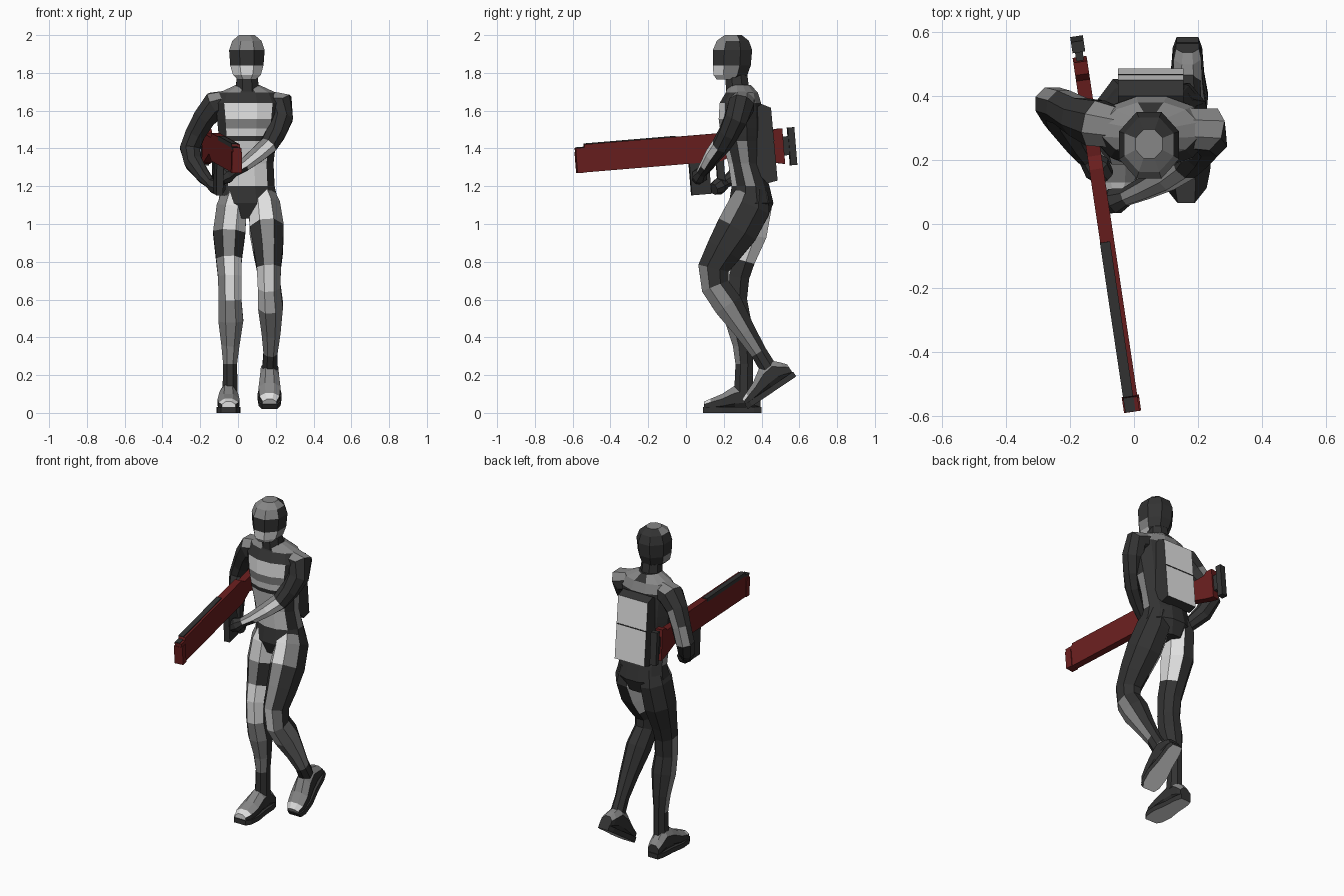
import bpy, bmesh, math
from mathutils import Vector, Matrix

X, Y, Z = Vector((1, 0, 0)), Vector((0, 1, 0)), Vector((0, 0, 1))
DARK, MID, LIGHT, RED = range(4)
PALETTE = [("dark_armour", 0.033, 0.033, 0.033), ("mid_grey", 0.24, 0.24, 0.24),
           ("light_grey", 0.75, 0.75, 0.75), ("dark_red", 0.14, 0.013, 0.013)]
MATS = []
for name, r, g, b in PALETTE:
    m = bpy.data.materials.new(name)
    m.diffuse_color = (r, g, b, 1)
    MATS.append(m)


def finish(name, bm, rule, matrix=None):
    """Turn a bmesh into an object; rule(segment, normal, centre) picks the colour."""
    seg = bm.faces.layers.int.get("seg")
    bmesh.ops.recalc_face_normals(bm, faces=bm.faces[:])
    for f in bm.faces:
        f.normal_update()
        f.material_index = rule(f[seg] if seg else 0, f.normal, f.calc_center_median())
    me = bpy.data.meshes.new(name)
    bm.to_mesh(me)
    bm.free()
    for m in MATS:
        me.materials.append(m)
    ob = bpy.data.objects.new(name, me)
    bpy.context.collection.objects.link(ob)
    if matrix:
        ob.matrix_world = matrix
    return ob


def loft(name, rings, rule, n=8, ref=X, axis=None, matrix=None):
    """Skin through rings (x, y, z, half width, half depth)."""
    bm = bmesh.new()
    seg = bm.faces.layers.int.new("seg")
    pts = [Vector(r[:3]) for r in rings]
    k = 1 / math.cos(math.pi / n)
    loops = []
    for i, r in enumerate(rings):
        t = axis or (pts[min(i + 1, len(pts) - 1)] - pts[max(i - 1, 0)]).normalized()
        u = (ref - t * ref.dot(t)).normalized()
        v = t.cross(u)
        loop = []
        for j in range(n):
            a = (j + 0.5) * 2 * math.pi / n
            loop.append(bm.verts.new(pts[i] + u * math.cos(a) * r[3] * k + v * math.sin(a) * r[-1] * k))
        loops.append(loop)
    for i in range(len(loops) - 1):
        for j in range(n):
            q = (j + 1) % n
            f = bm.faces.new((loops[i][j], loops[i][q], loops[i + 1][q], loops[i + 1][j]))
            f[seg] = i
    bm.faces.new(loops[0])
    bm.faces.new(loops[-1])[seg] = len(loops) - 2
    return finish(name, bm, rule, matrix)


def extrude(name, profile, x0, x1, rule, matrix=None):
    """Push a (y, z) profile from x0 to x1."""
    bm = bmesh.new()
    f = bm.faces.new([bm.verts.new((x0, y, z)) for y, z in profile])
    new = bmesh.ops.extrude_face_region(bm, geom=[f])["geom"]
    bmesh.ops.translate(bm, vec=(x1 - x0, 0, 0), verts=[v for v in new if isinstance(v, bmesh.types.BMVert)])
    return finish(name, bm, rule, matrix)


def box(name, x, y, z, colour, matrix=None):
    return extrude(name, [(y[0], z[0]), (y[1], z[0]), (y[1], z[1]), (y[0], z[1])],
                   x[0], x[1], lambda *a: colour, matrix)


# Torso with chest plate, belly plate and shoulder patches
def torso_rule(i, n, c):
    front = n.y < -0.6 and abs(c.x - 0.05) < 0.12
    if front and i in (2, 3, 5, 7):
        return LIGHT
    if front and i == 6 or i in (2, 3) and abs(n.x) > 0.93:
        return MID
    if i == 9 and abs(c.x - 0.05) > 0.03 or i == 8 and n.y > 0.3:
        return MID
    return DARK


loft("torso", [(0.05, 0.345, 1.03, 0.10, 0.085), (0.055, 0.345, 1.11, 0.16, 0.118),
               (0.052, 0.342, 1.20, 0.142, 0.1), (0.05, 0.312, 1.32, 0.138, 0.088),
               (0.052, 0.296, 1.44, 0.15, 0.105), (0.053, 0.295, 1.465, 0.154, 0.108),
               (0.054, 0.292, 1.505, 0.16, 0.112), (0.055, 0.288, 1.555, 0.165, 0.115),
               (0.055, 0.288, 1.64, 0.175, 0.11), (0.052, 0.295, 1.695, 0.15, 0.085),
               (0.05, 0.285, 1.735, 0.065, 0.06)], torso_rule, n=12, axis=Z)
loft("neck", [(0.05, 0.275, 1.69, 0.062, 0.062), (0.048, 0.265, 1.8, 0.055, 0.058)], lambda *a: DARK)


# Helmet with dark visor band
def head_rule(i, n, c):
    if n.z > 0.9:
        return MID
    if i == 2 or n.y > 0.4 or (i < 2 and n.y > 0.2) or (i > 2 and abs(n.x) > 0.7):
        return DARK
    return MID if i > 2 or abs(n.x) > 0.8 else LIGHT


loft("helmet", [(0.047, 0.225, 1.765, 0.048, 0.062), (0.047, 0.235, 1.79, 0.074, 0.09),
                (0.047, 0.243, 1.84, 0.088, 0.1), (0.047, 0.246, 1.92, 0.094, 0.104),
                (0.047, 0.248, 1.97, 0.077, 0.085), (0.047, 0.25, 2.0, 0.042, 0.045)],
     head_rule, axis=Z)


# Legs: light inner thigh and knee pad, grey shin, dark back
def leg_rule(inner, knee):
    def rule(i, n, c):
        side = n.x * inner
        if i < 2:
            return LIGHT if side > 0.4 or n.y < -0.75 else MID if n.y < -0.3 else DARK
        if i < knee:
            if side > 0.4 and n.y > -0.4:
                return LIGHT if i == 2 else DARK
            return MID if n.y < -0.6 and abs(side) < 0.4 else DARK
        if i < knee + 2:
            if n.y < -0.25 and abs(side) < 0.8:
                return LIGHT if side > -0.4 else MID
            return MID if side < -0.8 and i == knee + 1 else DARK
        if i < 8:
            return MID if n.y < -0.3 or side < -0.85 else DARK
        return DARK
    return rule


loft("right_leg", [(-0.015, 0.345, 1.18, 0.06, 0.08),
                   (-0.033, 0.345, 1.09, 0.08, 0.108), (-0.047, 0.325, 0.95, 0.085, 0.103),
                   (-0.048, 0.285, 0.81, 0.068, 0.08), (-0.044, 0.26, 0.72, 0.062, 0.075),
                   (-0.042, 0.255, 0.60, 0.06, 0.068), (-0.038, 0.275, 0.49, 0.066, 0.068),
                   (-0.04, 0.3, 0.36, 0.048, 0.052), (-0.042, 0.308, 0.26, 0.037, 0.046),
                   (-0.042, 0.305, 0.10, 0.04, 0.05)], leg_rule(1, 3))
loft("left_leg", [(0.12, 0.355, 1.18, 0.065, 0.08),
                  (0.14, 0.335, 1.09, 0.083, 0.112), (0.152, 0.27, 0.97, 0.09, 0.112),
                  (0.16, 0.2, 0.86, 0.078, 0.095), (0.163, 0.145, 0.765, 0.064, 0.082),
                  (0.165, 0.155, 0.67, 0.06, 0.075), (0.172, 0.225, 0.57, 0.066, 0.077),
                  (0.175, 0.315, 0.43, 0.05, 0.055), (0.172, 0.385, 0.32, 0.037, 0.043),
                  (0.168, 0.44, 0.23, 0.04, 0.045)], leg_rule(-1, 4))


# Boots: toe at local y = 0, heel at y = 0.31, with a flat sole plate
def boot_rule(i, n, c):
    if n.z > 0.3 or n.y < -0.7:
        return LIGHT if i == 0 else MID
    return DARK


BOOT = [(0.005, 0.036, 0.06), (0.04, 0.053, 0.075), (0.1, 0.058, 0.1), (0.17, 0.05, 0.145),
        (0.23, 0.046, 0.16), (0.28, 0.043, 0.11), (0.305, 0.036, 0.08)]
SOLE = [(0.0, 0.04), (0.03, 0.058), (0.1, 0.064), (0.18, 0.052), (0.27, 0.046), (0.31, 0.034)]
for name, place in (("right", Matrix.Translation((-0.05, 0.09, 0))),
                    ("left", Matrix.Translation((0.167, 0.327, 0.02)) @ Matrix.Rotation(math.radians(34), 4, "X"))):
    loft(name + "_boot", [(0, y, h / 2 + 0.005, w, h / 2 - 0.005) for y, w, h in BOOT], boot_rule,
         axis=Y, matrix=place)
    loft(name + "_sole", [(0, y, 0.015, w, 0.015) for y, w in SOLE],
         lambda i, n, c: LIGHT if n.z < -0.7 else DARK, n=4, axis=Y, matrix=place)


# Arms, ending in closed hands
def right_arm_rule(i, n, c):
    return MID if i == 0 and n.z > 0.5 or i in (2, 3) and n.y > 0.7 else DARK


def left_arm_rule(i, n, c):
    if i == 0 and n.z > 0.5:
        return MID
    if 4 <= i <= 6 and n.y < 0.3 and n.z > -0.5:
        return LIGHT if n.z < 0.4 else MID
    return DARK


RIGHT_ARM = [(-0.05, 0.3, 1.645, 0.062), (-0.12, 0.315, 1.63, 0.072), (-0.175, 0.335, 1.565, 0.06),
             (-0.225, 0.365, 1.48, 0.053), (-0.255, 0.375, 1.4, 0.053), (-0.235, 0.33, 1.325, 0.048),
             (-0.18, 0.25, 1.25, 0.036), (-0.145, 0.205, 1.215, 0.028), (-0.115, 0.175, 1.2, 0.042),
             (-0.09, 0.145, 1.185, 0.03)]
LEFT_ARM = [(0.15, 0.3, 1.645, 0.062), (0.228, 0.295, 1.632, 0.068), (0.23, 0.265, 1.56, 0.06),
            (0.2, 0.225, 1.48, 0.052), (0.16, 0.185, 1.415, 0.047), (0.1, 0.145, 1.365, 0.042),
            (0.03, 0.11, 1.31, 0.034), (-0.025, 0.085, 1.275, 0.027), (-0.06, 0.072, 1.255, 0.04),
            (-0.09, 0.06, 1.235, 0.028)]
loft("right_arm", RIGHT_ARM, right_arm_rule, ref=Y)
loft("left_arm", LEFT_ARM, left_arm_rule, ref=Y)

# Backpack, light on the rear face, with a dark seam
extrude("backpack", [(0.36, 1.61), (0.4, 1.635), (0.45, 1.615), (0.485, 1.23), (0.43, 1.215), (0.37, 1.28)],
        -0.05, 0.155, lambda i, n, c: LIGHT if n.y > 0.7 else DARK)
box("backpack_seam", (-0.05, 0.155), (0.45, 0.468), (1.44, 1.446), DARK)

# Rifle, built along local y and then aimed
AIM = (Matrix.Translation((-0.092, 0, 1.39)) @ Matrix.Rotation(math.radians(8.5), 4, "Z")
       @ Matrix.Rotation(math.radians(4.7), 4, "X"))
extrude("rifle_body", [(-0.59, -0.073), (-0.59, 0.06), (-0.545, 0.06), (-0.54, 0.076), (0.18, 0.076),
                       (0.22, 0.05), (0.46, 0.055), (0.48, 0.074), (0.52, 0.074), (0.52, -0.115),
                       (0.47, -0.105), (0.27, -0.04), (0.18, -0.072), (-0.54, -0.072)],
        -0.022, 0.022, lambda *a: RED, AIM)
box("muzzle_block", (-0.027, 0.027), (-0.592, -0.55), (-0.073, 0.04), RED, AIM)
box("top_rail", (-0.023, 0.009), (-0.54, -0.05), (0.058, 0.081), DARK, AIM)
box("muzzle_top", (-0.023, 0.009), (-0.588, -0.54), (0.05, 0.064), DARK, AIM)
box("magazine", (-0.018, 0.018), (0.01, 0.115), (-0.24, -0.07), DARK, AIM)
box("rear_grip", (-0.015, 0.015), (0.155, 0.195), (-0.21, -0.06), DARK, AIM)
box("butt_link", (-0.012, 0.012), (0.52, 0.56), (-0.07, 0.03), DARK, AIM)
box("butt_plate", (-0.02, 0.02), (0.55, 0.585), (-0.125, 0.075), DARK, AIM)
